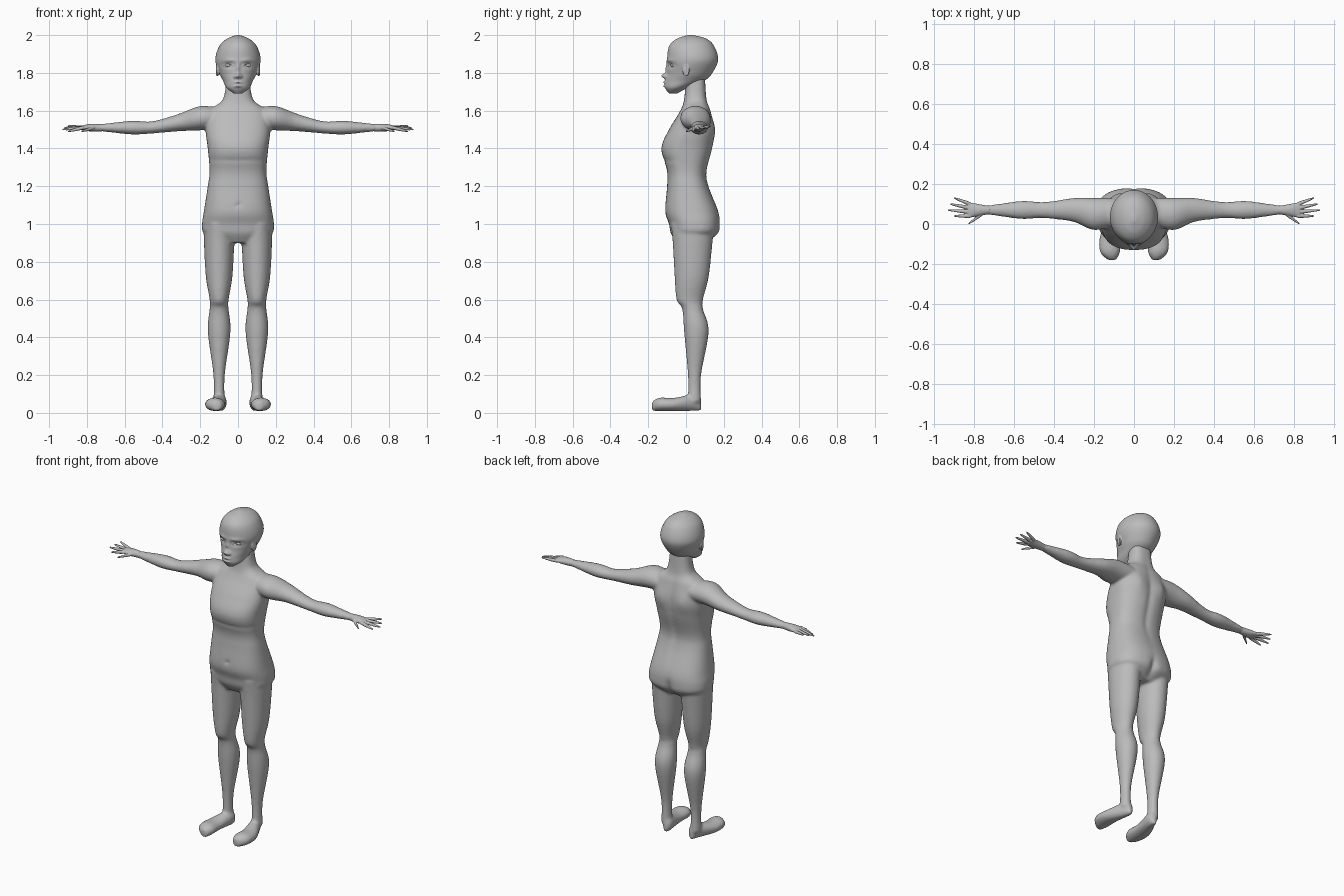
import bpy, bmesh, math
from mathutils import Matrix, Vector

cube = bpy.data.objects.get("Cube")
if cube:
    bpy.data.objects.remove(cube)

grey = (0.5, 0.5, 0.5, 1)
skin = bpy.data.materials.new("grey_skin")
skin.use_nodes = True
skin.diffuse_color = grey
skin.node_tree.nodes["Principled BSDF"].inputs["Base Color"].default_value = grey


def spline(rows, steps):
    """Fill in smooth rows between the given ones."""
    last = len(rows) - 1
    filled = []
    for i in range(last):
        before, start, end, after = (Vector(rows[min(max(i + k, 0), last)])
                                     for k in (-1, 0, 1, 2))
        leave, arrive = (end - before) / 2, (after - start) / 2
        for step in range(steps):
            t = step / steps
            ease = t * t * (3 - 2 * t)
            filled.append(start.lerp(end, ease) + leave * t * (1 - t) ** 2
                          - arrive * t * t * (1 - t))
    filled.append(Vector(rows[last]))
    return filled


def loft(mesh, axis, rows, side=1, power=2, sides=48, steps=8):
    """Skin rounded sections (position, low a, high a, low b, high b) along an axis."""
    along = "xyz".index(axis)
    across, upward = (i for i in range(3) if i != along)
    rings = []
    for position, low_a, high_a, low_b, high_b in spline(rows, steps):
        ring = []
        for k in range(sides):
            angle = math.tau * k / sides
            u, v = (math.copysign(abs(w) ** (2 / power), w)
                    for w in (math.cos(angle), math.sin(angle)))
            point = Vector()
            point[along] = position
            point[across] = (low_a + high_a + (high_a - low_a) * u) / 2
            point[upward] = (low_b + high_b + (high_b - low_b) * v) / 2
            point.x *= side
            ring.append(mesh.verts.new(point))
        rings.append(ring)
    for ring, following in zip(rings, rings[1:]):
        for k in range(sides):
            mesh.faces.new((ring[k - 1], ring[k], following[k], following[k - 1]))
    mesh.faces.new(rings[0])
    mesh.faces.new(rings[-1])


def upright(rows, centre=0):
    """Rows of (height, half width, front, back) as sections."""
    return [(z, centre - width, centre + width, front, back)
            for z, width, front, back in rows]


def ball(mesh, centre, radii):
    placed = Matrix.Translation(centre) @ Matrix.Diagonal((*radii, 1))
    bmesh.ops.create_uvsphere(mesh, u_segments=16, v_segments=12, radius=1, matrix=placed)


def rim(mesh, centre, outward, upward, thickness, count=24):
    """An oval ring of overlapping beads."""
    for k in range(count):
        angle = math.tau * k / count
        spot = Vector(centre) + Vector(outward) * math.cos(angle) + Vector(upward) * math.sin(angle)
        ball(mesh, spot, (thickness, thickness, thickness))


def sculpt(mesh, facing, dents):
    """Push the front (-1) or back (1) along y at spots (x, z, width, height, push)."""
    for x, z, width, height, push in dents:
        for centre in {x, -x}:
            for vert in mesh.verts:
                if vert.co.y * facing > 0.03:
                    reach = ((vert.co.x - centre) / width) ** 2 + ((vert.co.z - z) / height) ** 2
                    vert.co.y += push * math.exp(-reach)


def finish(mesh, name, voxel, rounds):
    """Make the object, merging its overlapping pieces into one smooth skin."""
    bmesh.ops.recalc_face_normals(mesh, faces=mesh.faces)
    data = bpy.data.meshes.new(name)
    mesh.to_mesh(data)
    mesh.free()
    data.materials.append(skin)
    part = bpy.data.objects.new(name, data)
    bpy.context.collection.objects.link(part)
    merge = part.modifiers.new("merge", "REMESH")
    merge.mode = "VOXEL"
    merge.voxel_size = voxel
    merge.use_smooth_shade = True
    soften = part.modifiers.new("soften", "SMOOTH")
    soften.factor = 0.5
    soften.iterations = rounds


# Torso and neck
body = bmesh.new()
torso = [(.9, .1, -.05, .11), (.95, .18, -.08, .17), (1, .19, -.09, .18),
         (1.07, .18, -.11, .17), (1.2, .16, -.1, .12), (1.28, .15, -.1, .11),
         (1.4, .16, -.13, .14), (1.5, .17, -.09, .15), (1.6, .15, -.03, .13),
         (1.66, .08, -.01, .11), (1.78, .06, 0, .1)]
loft(body, "z", upright(torso), power=2.5, sides=80)

# Navel and the crease under the chest, then spine, shoulder blades and seat cleft
sculpt(body, -1, [(0, 1.1, .01, .01, .01), (0, 1.34, .3, .01, .005)])
sculpt(body, 1, [(0, 1.4, .02, .2, -.01), (.08, 1.5, .04, .06, .01),
                 (0, .96, .02, .05, -.02)])

# Legs as (height, half width, front, back)
leg = [(1, .08, -.08, .15), (.9, .08, -.07, .14), (.72, .07, -.06, .12),
       (.6, .05, -.05, .09), (.55, .05, -.02, .09), (.43, .06, -.01, .12),
       (.2, .03, .01, .08), (.06, .03, .01, .08)]
# Feet as (y, centre x, half width, height)
foot = [(.08, .09, .01, .07), (.05, .09, .03, .1), (-.06, .12, .05, .08),
        (-.14, .12, .05, .08), (-.18, .11, .02, .06)]
# Arms as (x, centre y, centre z, radius), slightly flattened
arm = [(.1, .06, 1.56, .07), (.2, .05, 1.56, .08), (.3, .07, 1.54, .06),
       (.4, .07, 1.52, .045), (.47, .07, 1.51, .04), (.56, .07, 1.51, .045),
       (.68, .07, 1.51, .03), (.75, .07, 1.51, .02)]
for side in (1, -1):
    loft(body, "z", upright(leg, centre=.1), side)
    loft(body, "y", [(y, x - r, x + r, .01, top) for y, x, r, top in foot], side)
    loft(body, "x", [(x, y - r, y + r, z - r * .8, z + r * .8) for x, y, z, r in arm], side)
finish(body, "body", .008, 6)

# Hands: a flat palm, four fanned fingers and a thumb
palm = [(.72, .02, .02), (.78, .03, .02), (.83, .04, .01)]
wrist_y, wrist_z = .07, 1.51
fingers = [(Vector((.82, .04 + .02 * k, wrist_z)),
            Vector((tip, .04 + .03 * k, 1.49 + .01 * k)))
           for k, tip in enumerate((.9, .93, .92, .9))]
fingers.append((Vector((.76, .05, wrist_z)), Vector((.83, 0, 1.49))))
for side, name in ((1, "left_hand"), (-1, "right_hand")):
    hand = bmesh.new()
    loft(hand, "x", [(x, wrist_y - wide, wrist_y + wide, wrist_z - thick, wrist_z + thick)
                     for x, wide, thick in palm], side)
    for root, tip in fingers:
        sections = []
        for k in range(9):
            spot = root.lerp(tip, k / 8)
            r = .01 * (1 - .6 * (k / 8) ** 2)
            sections.append((spot.x, spot.y - r, spot.y + r, spot.z - r, spot.z + r))
        loft(hand, "x", sections, side, sides=16, steps=2)
    finish(hand, name, .003, 3)

# Head
head = bmesh.new()
skull = [(1.69, .02, -.09, -.05), (1.72, .06, -.11, .01), (1.76, .08, -.11, .1),
         (1.8, .1, -.1, .14), (1.87, .12, -.1, .17), (1.94, .1, -.09, .15),
         (1.98, .06, -.05, .11), (2, .01, .01, .04)]
loft(head, "z", upright(skull), sides=128, steps=14)

# Nose tip, bridge, nostrils, eye sockets, brows and lips
sculpt(head, -1, [(0, 1.785, .014, .013, -.027), (0, 1.82, .01, .03, -.01),
                  (.017, 1.78, .008, .008, -.01), (.05, 1.84, .03, .014, .014),
                  (.045, 1.867, .03, .01, -.005)])
sculpt(head, -1, [(0, z, .02, .006, -.01) for z in (1.73, 1.75)])

# Ears with raised rims, and eyelid rims
for side in (1, -1):
    ball(head, (side * .106, 0, 1.815), (.01, .014, .03))
    rim(head, (side * .11, 0, 1.815), (side * .004, .014, 0), (0, 0, .028), .005)
    rim(head, (side * .05, -.077, 1.84), (side * .024, .014, 0), (0, 0, .01), .004)
finish(head, "head", .0035, 3)

# Eyes
for side, name in ((1, "left_eye"), (-1, "right_eye")):
    eye = bmesh.new()
    ball(eye, (side * .05, -.07, 1.84), (.02, .012, .01))
    finish(eye, name, .002, 2)
